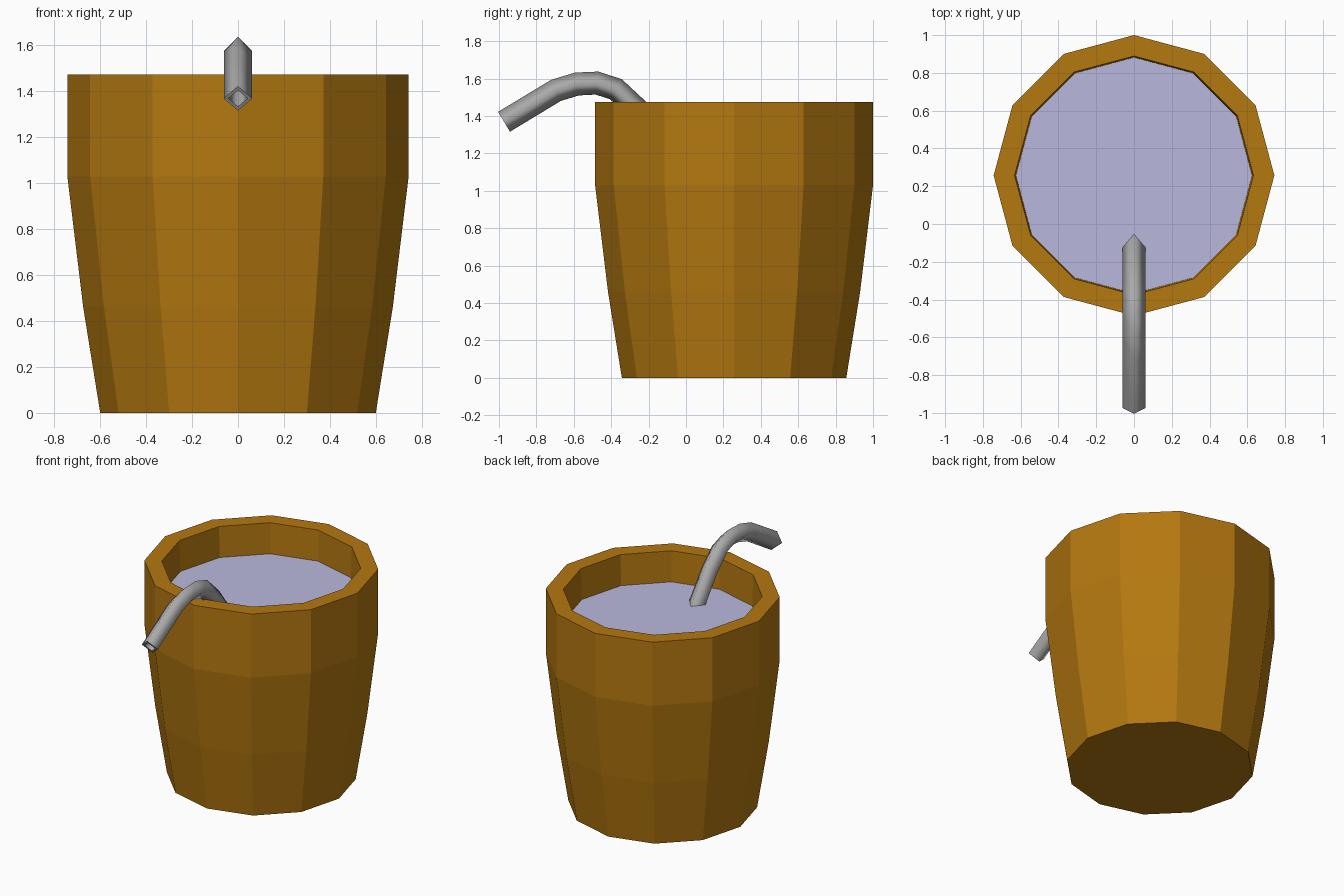
import bpy, bmesh
from math import sin, cos, tau
from mathutils import Vector

cube = bpy.data.objects.get("Cube")
if cube:
    bpy.data.objects.remove(cube, do_unlink=True)

SIDES = 12
CUP_Y = 0.257


def material(name, rgb):
    m = bpy.data.materials.new(name)
    m.use_nodes = True
    m.diffuse_color = (*rgb, 1)
    m.node_tree.nodes["Principled BSDF"].inputs["Base Color"].default_value = (*rgb, 1)
    return m


def finish(name, bm, mat, smooth=False):
    bmesh.ops.recalc_face_normals(bm, faces=bm.faces[:])
    mesh = bpy.data.meshes.new(name)
    bm.to_mesh(mesh)
    bm.free()
    mesh.materials.append(mat)
    ob = bpy.data.objects.new(name, mesh)
    bpy.context.collection.objects.link(ob)
    if smooth:
        bpy.ops.object.select_all(action='DESELECT')
        ob.select_set(True)
        bpy.context.view_layer.objects.active = ob
        bpy.ops.object.shade_smooth_by_angle(angle=tau * 0.255)
    return ob


def ring(bm, radius, z):
    return [bm.verts.new((radius * cos(tau * i / SIDES),
                          CUP_Y + radius * sin(tau * i / SIDES), z))
            for i in range(SIDES)]


def bridge(bm, a, b):
    n = len(a)
    for i in range(n):
        j = (i + 1) % n
        bm.faces.new((a[i], a[j], b[j], b[i]))


brown = material("warm brown", (0.456, 0.188, 0.005))
lilac = material("pale lilac", (0.485, 0.485, 0.73))
grey = material("grey", (0.40, 0.40, 0.40))

# Cup: outer wall, rim, inner wall and both floors
profile = [(0.60, 0), (0.674, 0.46), (0.743, 1.03), (0.743, 1.474),
           (0.632, 1.474), (0.625, 1.26), (0.57, 0.5), (0.5, 0.1)]
bm = bmesh.new()
rings = [ring(bm, r, z) for r, z in profile]
for a, b in zip(rings, rings[1:]):
    bridge(bm, a, b)
bm.faces.new(rings[0])
bm.faces.new(rings[-1])
finish("cup", bm, brown)

# Liquid surface
bm = bmesh.new()
bm.faces.new(ring(bm, 0.626, 1.26)).normal_update()
liquid = finish("liquid", bm, lilac)
if liquid.data.polygons[0].normal.z < 0:
    liquid.data.flip_normals()

# Straw: hollow four-sided tube swept along a bent path in the centre plane
path = [Vector((0, y, z)) for y, z in
        [(-0.973, 1.369), (-0.695, 1.537), (-0.583, 1.571), (-0.476, 1.576),
         (-0.374, 1.543), (-0.26, 1.435), (-0.126, 1.26), (-0.06, 1.15)]]


def sweep(bm, radius):
    loops = []
    for i, p in enumerate(path):
        before = (p - path[i - 1]).normalized() if i else Vector()
        after = (path[i + 1] - p).normalized() if i + 1 < len(path) else Vector()
        t = (before + after).normalized()
        side = Vector((1, 0, 0))
        up = side.cross(t)
        loops.append([bm.verts.new(p + radius * (side * cos(tau * k / 4) + up * sin(tau * k / 4)))
                      for k in range(4)])
    for a, b in zip(loops, loops[1:]):
        bridge(bm, a, b)
    return loops


bm = bmesh.new()
outer = sweep(bm, 0.062)
inner = sweep(bm, 0.042)
for end in (0, -1):
    bridge(bm, outer[end], inner[end])
# Keep the cut ends crisp while the sides shade smoothly
for loop in (outer[0], inner[0], outer[-1], inner[-1]):
    for i in range(4):
        bm.edges.get((loop[i], loop[(i + 1) % 4])).smooth = False
straw = finish("straw", bm, grey)
for poly in straw.data.polygons:
    poly.use_smooth = True
